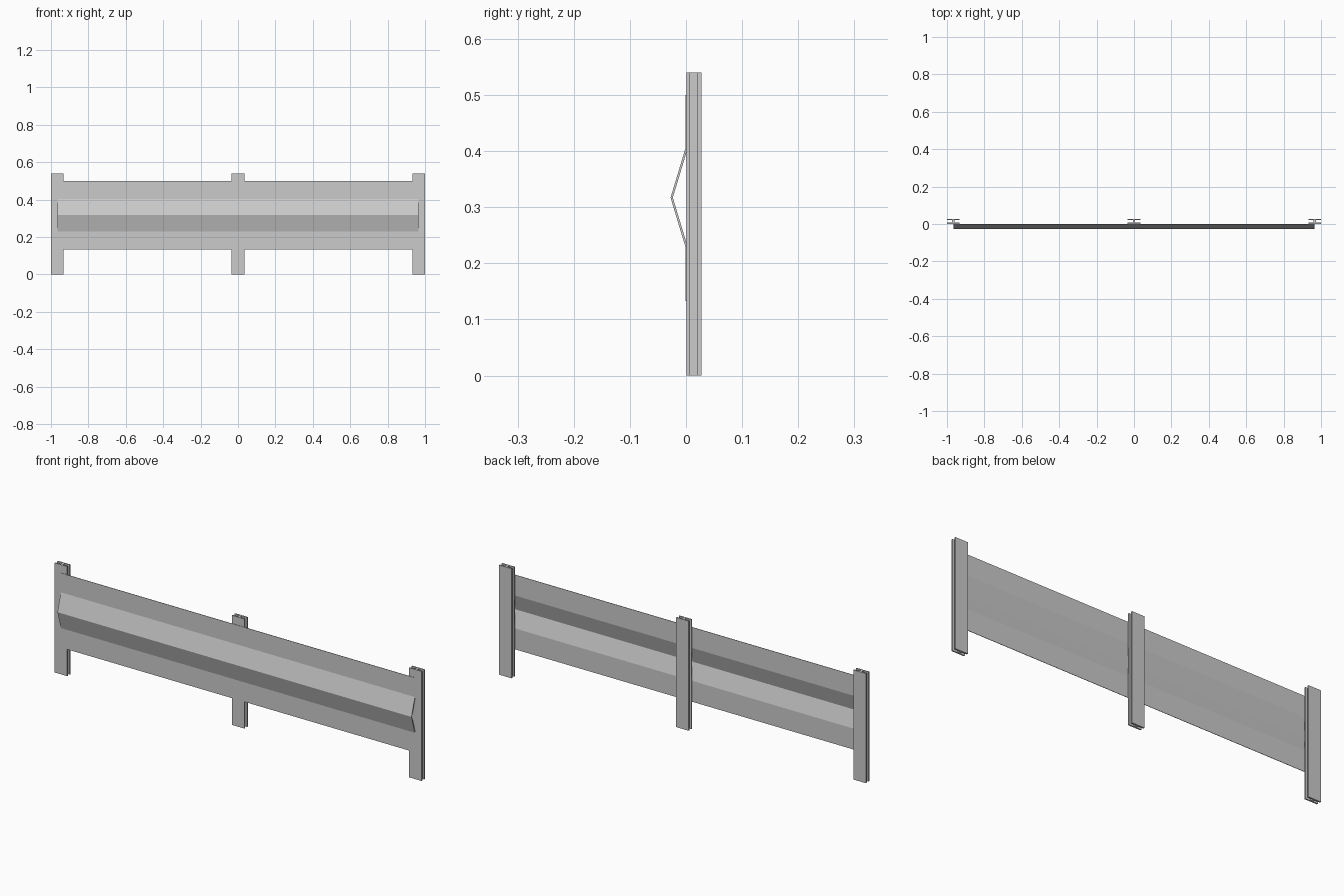
import bpy, bmesh

if "Cube" in bpy.data.objects:
    bpy.data.objects.remove(bpy.data.objects["Cube"])


def extrude_profile(name, points, vector):
    """Closed solid made by sweeping a planar outline along a vector."""
    bm = bmesh.new()
    face = bm.faces.new([bm.verts.new(p) for p in points])
    res = bmesh.ops.extrude_face_region(bm, geom=[face], use_keep_orig=True)
    verts = [g for g in res["geom"] if isinstance(g, bmesh.types.BMVert)]
    bmesh.ops.translate(bm, verts=verts, vec=vector)
    bmesh.ops.recalc_face_normals(bm, faces=bm.faces)
    mesh = bpy.data.meshes.new(name)
    bm.to_mesh(mesh)
    bm.free()
    obj = bpy.data.objects.new(name, mesh)
    bpy.context.collection.objects.link(obj)
    return obj


# I-beam posts: two flanges joined by a narrow web
W, H, WEB = 0.034, 0.54, 0.006
Y0, Y1, Y2, Y3 = 0.001, 0.007, 0.0205, 0.0275
half = [(W, Y0), (W, Y1), (WEB, Y1), (WEB, Y2), (W, Y2), (W, Y3)]
outline = half + [(-x, y) for x, y in reversed(half)]
for name, cx in (("left_post", -0.966), ("middle_post", 0), ("right_post", 0.966)):
    extrude_profile(name, [(cx + x, y, 0) for x, y in outline], (0, 0, H))

# Folded sheet rail with a central V ridge facing forward
L = 0.965
front = [(-0.001, 0.133), (-0.001, 0.229), (-0.0275, 0.317),
         (-0.001, 0.405), (-0.001, 0.5)]
back = [(0.001, 0.5), (0.001, 0.398), (-0.0235, 0.317),
        (0.001, 0.236), (0.001, 0.133)]
extrude_profile("guard_rail", [(-L, y, z) for y, z in front + back], (2 * L, 0, 0))
